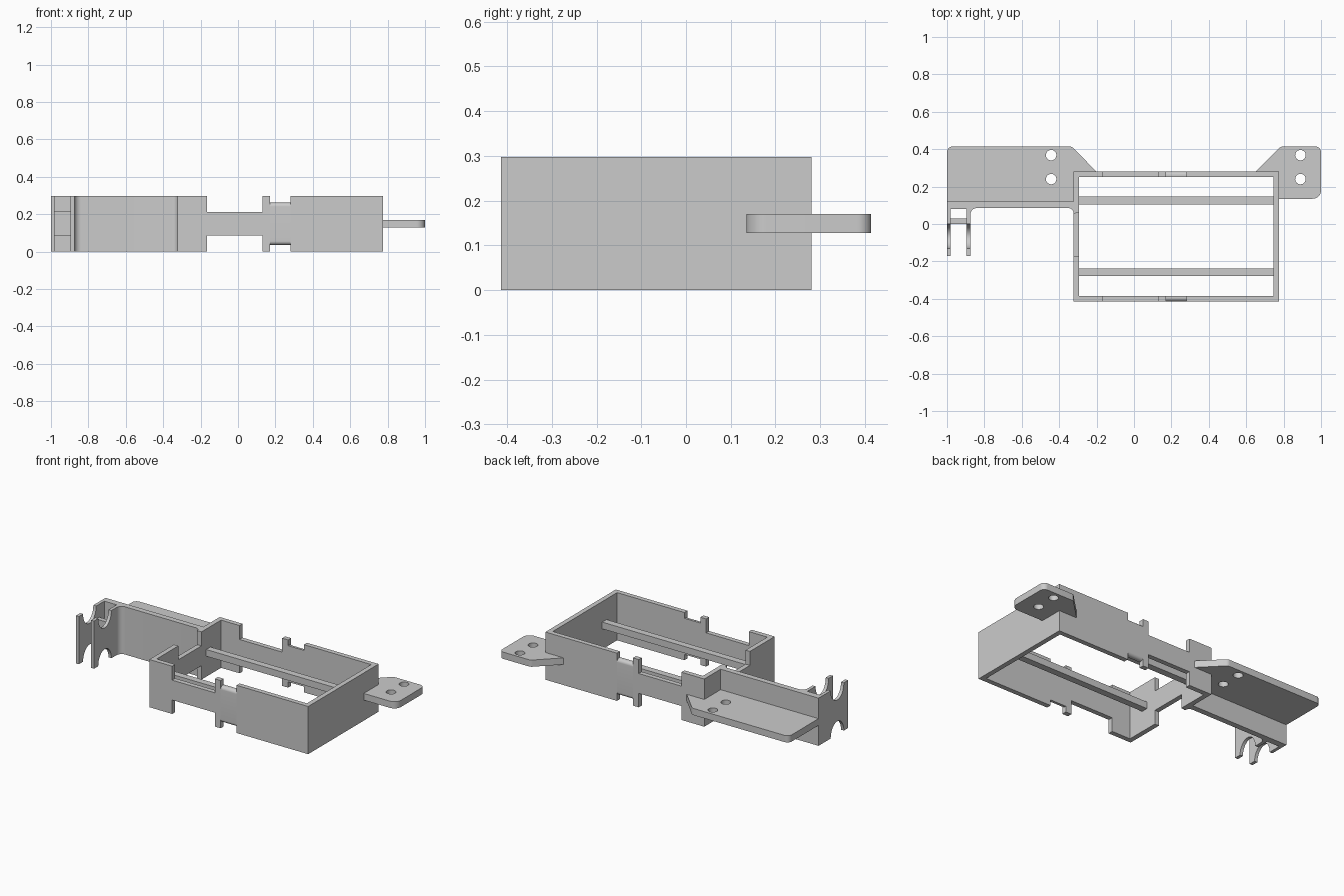
import bpy, bmesh, math
from mathutils import Vector

if "Cube" in bpy.data.objects:
    bpy.data.objects.remove(bpy.data.objects["Cube"])

grey = bpy.data.materials.new("plain_grey")
grey.use_nodes = True
colour = (0.6, 0.6, 0.6, 1)
grey.diffuse_color = colour
grey.node_tree.nodes["Principled BSDF"].inputs["Base Color"].default_value = colour

AXES = {
    "x": lambda a, b, c: (c, a, b),
    "y": lambda a, b, c: (a, c, b),
    "z": lambda a, b, c: (a, b, c),
}


def arc(cx, cy, rx, ry, start, end, steps=16):
    """Points along an elliptical arc, angles in degrees."""
    angles = [math.radians(start + (end - start) * i / steps) for i in range(steps + 1)]
    return [(cx + rx * math.cos(t), cy + ry * math.sin(t)) for t in angles]


def rounded(points, steps=8):
    """Outline whose corners may carry a radius as third value."""
    out = []
    for i, p in enumerate(points):
        corner = Vector(p[:2])
        if len(p) == 2:
            out.append(tuple(corner))
            continue
        radius = p[2]
        to_prev = (Vector(points[i - 1][:2]) - corner).normalized()
        to_next = (Vector(points[(i + 1) % len(points)][:2]) - corner).normalized()
        half = to_prev.angle(to_next) / 2
        centre = corner + (to_prev + to_next).normalized() * radius / math.sin(half)
        reach = radius / math.tan(half)
        first = corner + to_prev * reach - centre
        last = corner + to_next * reach - centre
        for k in range(steps + 1):
            spoke = first.lerp(last, k / steps).normalized()
            out.append(tuple(centre + spoke * radius))
    return out


def prism(name, outline, axis, low, high, holes=()):
    """Flat outline with optional holes, extruded along an axis."""
    place = AXES[axis]
    bm = bmesh.new()
    edges = []
    for loop in (outline, *holes):
        verts = [bm.verts.new(place(a, b, low)) for a, b in loop]
        edges += [bm.edges.new((v, verts[i - 1])) for i, v in enumerate(verts)]
    bmesh.ops.triangle_fill(bm, edges=edges, use_beauty=True, use_dissolve=False)
    grown = bmesh.ops.extrude_face_region(bm, geom=bm.faces[:])["geom"]
    moved = [v for v in grown if isinstance(v, bmesh.types.BMVert)]
    bmesh.ops.translate(bm, verts=moved, vec=place(0, 0, high - low))
    bmesh.ops.recalc_face_normals(bm, faces=bm.faces[:])
    mesh = bpy.data.meshes.new(name)
    bm.to_mesh(mesh)
    bm.free()
    mesh.materials.append(grey)
    obj = bpy.data.objects.new(name, mesh)
    bpy.context.collection.objects.link(obj)
    bpy.ops.object.select_all(action="DESELECT")
    obj.select_set(True)
    bpy.context.view_layer.objects.active = obj
    bpy.ops.object.shade_smooth_by_angle(angle=math.radians(30))


def rect(a0, b0, a1, b1):
    return [(a0, b0), (a1, b0), (a1, b1), (a0, b1)]


def notched(a0, a1, cut0, cut1):
    """Wall side with matching notches at top and bottom."""
    return [(a0, 0), (cut0, 0), (cut0, NOTCH_LOW), (cut1, NOTCH_LOW), (cut1, 0), (a1, 0),
            (a1, H), (cut1, H), (cut1, NOTCH_HIGH), (cut0, NOTCH_HIGH), (cut0, H), (a0, H)]


H = 0.298
NOTCH_LOW, NOTCH_HIGH = 0.087, 0.211
LEFT, RIGHT, FRONT, BACK, WALL = -0.323, 0.775, -0.414, 0.281, 0.03
GRIP0, GRIP1 = 0.17, 0.28
PLATE_LOW, PLATE_HIGH = 0.128, 0.17

# Long frame walls with notches and a rounded grip
for name, outer, inner in (("front", FRONT, FRONT + WALL), ("back", BACK, BACK - WALL)):
    prism(name + "_wall_notched", notched(LEFT, GRIP0, -0.165, 0.13), "y", outer, inner)
    prism(name + "_wall_plain", rect(GRIP1, 0, RIGHT, H), "y", outer, inner)
    grip = [(inner, 0.036), (outer, 0.036, 0.02), (outer, 0.262, 0.02), (inner, 0.262)]
    prism(name + "_wall_grip", rounded(grip), "x", GRIP0, GRIP1)

# Short frame walls
y0, y1 = FRONT + WALL, BACK - WALL
prism("notched_end_wall", notched(y0, y1, -0.17, 0.058), "x", LEFT, LEFT + WALL)
prism("plain_end_wall", rect(y0, 0, y1, H), "x", RIGHT - WALL, RIGHT)

# Inner cross rails
for name, y in (("front_rail", -0.279), ("back_rail", 0.105)):
    prism(name, rect(LEFT + WALL, y, RIGHT - WALL, y + 0.042), "z", PLATE_LOW, PLATE_HIGH)


# Mounting plates, each with two screw holes
def screw_holes(x):
    return [arc(x, y, 0.028, 0.028, 0, 345, 23) for y in (0.24, 0.368)]


edge = BACK - 0.005
wide = [(-1, 0.115), (LEFT + 0.01, 0.115), (LEFT + 0.01, edge), (-0.197, edge),
        (-0.332, 0.414, 0.03), (-1, 0.414, 0.03)]
prism("wide_mounting_plate", rounded(wide), "z", PLATE_LOW, PLATE_HIGH, screw_holes(-0.443))
small = [(0.645, edge), (RIGHT - 0.01, edge), (RIGHT - 0.01, 0.135), (1, 0.135, 0.045),
         (1, 0.414, 0.03), (0.785, 0.414, 0.03)]
prism("small_mounting_plate", rounded(small), "z", PLATE_LOW, PLATE_HIGH, screw_holes(0.89))

# Side arm ending in a forked bracket
arm = [(-1, 0.12), (-1, 0), (-0.98, 0), (-0.98, 0.08), (-0.895, 0.08), (-0.895, 0),
       (-0.875, 0), (-0.875, 0.085, 0.035), (LEFT, 0.085, 0.028), (LEFT, 0.055),
       (LEFT + 0.01, 0.055), (LEFT + 0.01, 0.12)]
prism("side_arm", rounded(arm), "z", 0, H)
prism("bracket_bridge", rect(-0.98, 0, -0.895, 0.03), "z", 0.083, 0.217)

# Twin cable prongs with curved cut-outs
prong = ([(-0.172, 0)] + arc(-0.065, 0, 0.065, 0.083, 180, 0)
         + arc(-0.065, H, 0.065, 0.083, 0, -180) + [(-0.172, H)])
for name, x in (("outer_prong", -1), ("inner_prong", -0.895)):
    prism(name, prong, "x", x, x + 0.02)
